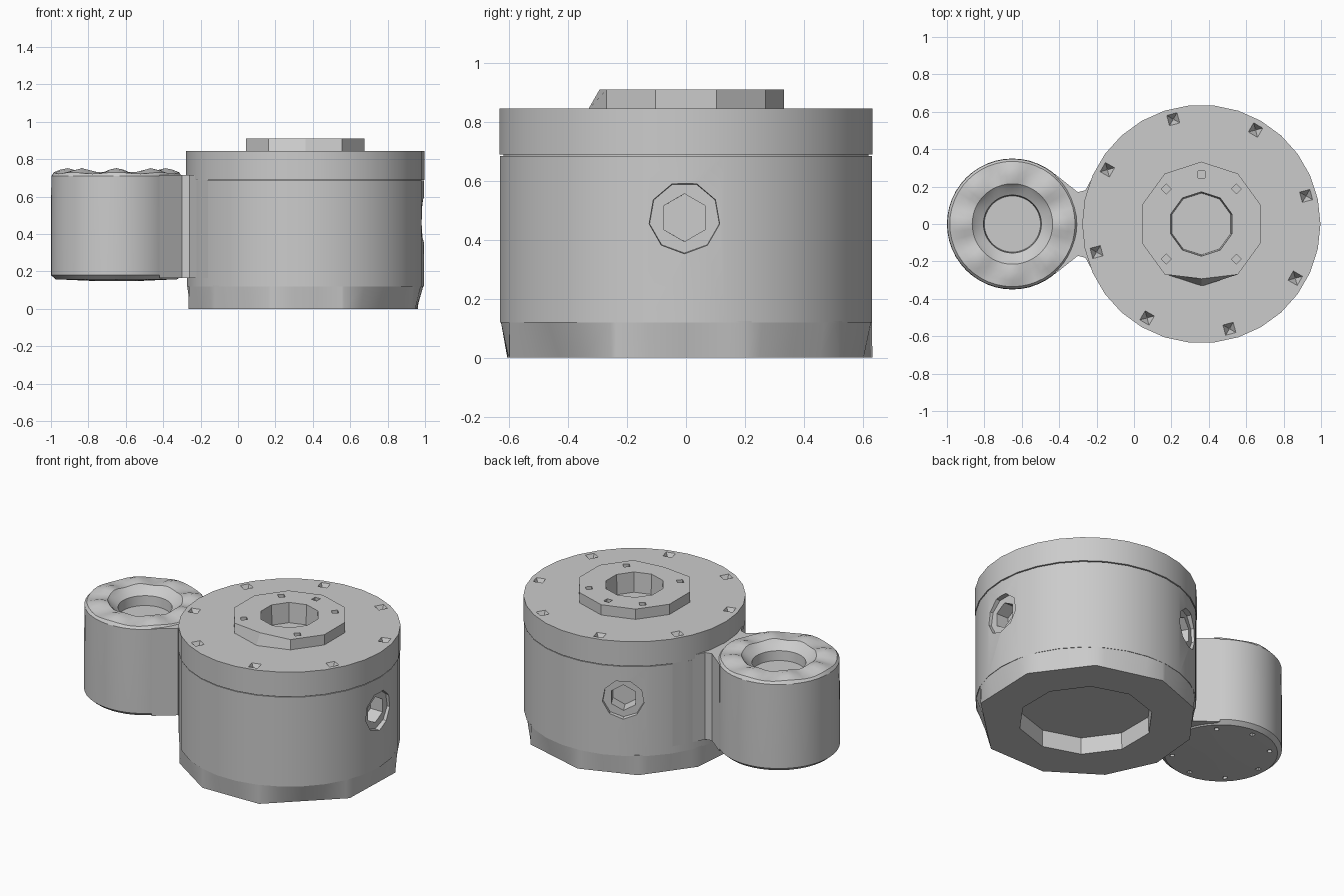
import bpy, bmesh, math
from mathutils import Matrix, Vector

cube = bpy.data.objects.get("Cube")
if cube:
    bpy.data.objects.remove(cube, do_unlink=True)

grey = bpy.data.materials.new("plain_grey")
grey.use_nodes = True
grey.diffuse_color = (0.6, 0.6, 0.6, 1)
grey.node_tree.nodes["Principled BSDF"].inputs["Base Color"].default_value = (0.6, 0.6, 0.6, 1)

MAIN = Vector((0.36, 0, 0))
SIDE = Vector((-0.65, 0, 0))


def circle(sides, phase=0.0):
    return [phase + math.tau * i / sides for i in range(sides)]


def add_turned(bm, profile, angles, matrix):
    """Closed solid: one ring per profile point, corners at the angles, flat end caps."""
    rings = [[bm.verts.new(matrix @ Vector((r * math.cos(a), r * math.sin(a), z)))
              for a in angles] for r, z in profile]
    for low, high in zip(rings, rings[1:]):
        for i in range(len(angles)):
            j = (i + 1) % len(angles)
            bm.faces.new((low[i], low[j], high[j], high[i]))
    bm.faces.new(rings[0][::-1])
    bm.faces.new(rings[-1])
    return rings


def finish(name, bm):
    bmesh.ops.recalc_face_normals(bm, faces=bm.faces[:])
    mesh = bpy.data.meshes.new(name)
    bm.to_mesh(mesh)
    bm.free()
    mesh.materials.append(grey)
    obj = bpy.data.objects.new(name, mesh)
    bpy.context.scene.collection.objects.link(obj)
    return obj


def turned(name, profile, angles, centre):
    bm = bmesh.new()
    add_turned(bm, profile, angles, Matrix.Translation(centre))
    return finish(name, bm)


def cut(obj, profile, angles, matrices):
    """Subtract the same turned shape at every matrix."""
    bm = bmesh.new()
    for m in matrices:
        add_turned(bm, profile, angles, m)
    tool = finish("cutter", bm)
    tool.hide_render = True
    mod = obj.modifiers.new("cut", 'BOOLEAN')
    mod.operation = 'DIFFERENCE'
    mod.solver = 'EXACT'
    mod.object = tool
    bpy.context.view_layer.objects.active = obj
    bpy.ops.object.modifier_apply(modifier=mod.name)
    bpy.data.objects.remove(tool, do_unlink=True)


def around(centre, radius, z, degrees):
    """Placements on a circle, each turned to face outward."""
    return [Matrix.Translation(centre) @ Matrix.Rotation(math.radians(d), 4, 'Z')
            @ Matrix.Translation((radius, 0, z)) for d in degrees]


SQUARE = circle(4, math.pi / 4)
DECAGON = circle(10, math.pi / 10)
ROUND = circle(30)

# Foot: uneven ten-cornered underside blending up into the round drum
corners = [math.radians(d) for d in (-140, -107, -71, -22, 18, 55, 94, 127, 160, 190)]


def corner_reach(angle):
    """Distance from the centre to the cornered outline in a given direction."""
    for a, b in zip(corners, corners[1:] + [corners[0] + math.tau]):
        step = (angle - a) % math.tau
        if step <= b - a:
            return math.cos((b - a) / 2) / math.cos(step - (b - a) / 2)
    return 1.0


foot_angles = sorted({a % math.tau for a in corners} | set(ROUND))
bm = bmesh.new()
rings = add_turned(bm, [(0.634, 0), (0.632, 0.125)], foot_angles, Matrix.Translation(MAIN))
for v, a in zip(rings[0], foot_angles):
    v.co = MAIN + (v.co - MAIN) * corner_reach(a)
foot = finish("foot", bm)
cut(foot, [(0.39, -0.02), (0.385, 0.105)], DECAGON, [Matrix.Translation(MAIN)])

# Main drum with a fine groove under the lid and two stepped side ports
drum = turned("drum", [(0.634, 0.12), (0.634, 0.685), (0.622, 0.685), (0.622, 0.7)], ROUND, MAIN)
ports = [m @ Matrix.Rotation(math.pi / 2, 4, 'Y') for m in around(MAIN, 0, 0.475, (-0.5, 119))]
cut(drum, [(0.12, 0.604), (0.125, 0.66)], circle(9), ports)
cut(drum, [(0.081, 0.52), (0.081, 0.66)], circle(6), ports)

# Lid with eight square pyramid pits near its rim
lid = turned("lid", [(0.61, 0.69), (0.637, 0.69), (0.637, 0.845),
                     (0.25, 0.845), (0.25, 0.75)], ROUND, MAIN)
cut(lid, [(0.004, -0.05), (0.043, 0.004)], SQUARE,
    around(MAIN, 0.58, 0.845, range(15, 375, 45)))

# Ten-sided raised collar with a well and small slots; its front edge is chamfered
bm = bmesh.new()
rings = add_turned(bm, [(0.22, 0.76), (0.22, 0.84), (0.333, 0.84), (0.333, 0.91),
                        (0.172, 0.91), (0.165, 0.785)], DECAGON, Matrix.Translation(MAIN))
for v in rings[3]:
    if v.co.y < -0.3:
        v.co.y += 0.04
collar = finish("collar", bm)
cut(collar, [(0.026, -0.02), (0.026, 0.01)], SQUARE,
    around(MAIN, 0.265, 0.91, (45, 90, 135, 225, 315)))

# Side pod: lumpy rounded top, shallow well, slightly tapered underside
pod_profile = [(0.1, 0.148), (0.325, 0.158), (0.35, 0.18), (0.35, 0.45), (0.348, 0.71),
               (0.335, 0.726), (0.3, 0.732), (0.26, 0.738), (0.215, 0.735),
               (0.195, 0.715), (0.155, 0.69), (0.15, 0.63)]
bm = bmesh.new()
pod_angles = circle(48)
rings = add_turned(bm, pod_profile, pod_angles, Matrix.Translation(SIDE))
for ring, lift in zip(rings[5:9], (0.004, 0.012, 0.014, 0.005)):
    for v, a in zip(ring, pod_angles):
        v.co.z += lift * math.cos(8 * a)
pod = finish("side_pod", bm)
cut(pod, [(0.024, -0.01), (0.003, 0.03)], SQUARE, around(SIDE, 0.28, 0.155, range(0, 360, 45)))

# Waisted neck joining the pod to the drum
half = [(-0.42, 0.265), (-0.3, 0.17), (-0.26, 0.18), (-0.16, 0.365)]
outline = half + [(x, -y) for x, y in reversed(half)]
bm = bmesh.new()
bottom = bm.faces.new([bm.verts.new((x, y, 0.165)) for x, y in outline])
grown = bmesh.ops.extrude_face_region(bm, geom=[bottom], use_keep_orig=True)
bmesh.ops.translate(bm, vec=(0, 0, 0.55),
                    verts=[g for g in grown["geom"] if isinstance(g, bmesh.types.BMVert)])
neck = finish("neck", bm)

# Smooth the round parts and keep their edges crisp
bpy.ops.object.select_all(action='DESELECT')
for obj in (foot, drum, lid, pod):
    obj.select_set(True)
bpy.context.view_layer.objects.active = drum
bpy.ops.object.shade_smooth_by_angle(angle=math.radians(30))
